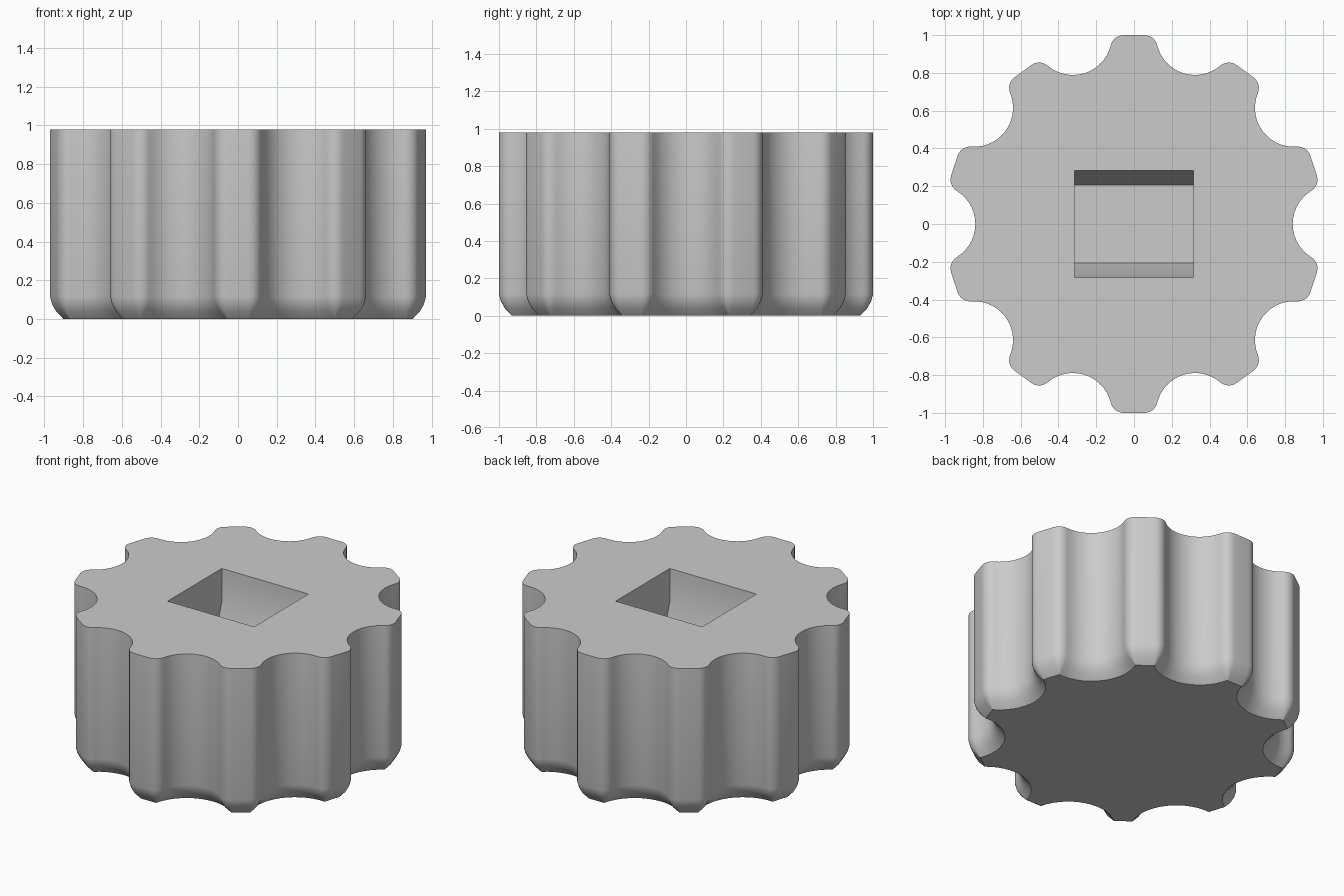
import bpy, bmesh, math
from mathutils import Vector, Matrix

if "Cube" in bpy.data.objects:
    bpy.data.objects.remove(bpy.data.objects["Cube"])

LOBES = 10
HEIGHT = 0.98

grey = bpy.data.materials.new("light grey")
grey.diffuse_color = (0.6, 0.6, 0.6, 1)
grey.use_nodes = True
grey.node_tree.nodes["Principled BSDF"].inputs["Base Color"].default_value = grey.diffuse_color


def make_object(name, bm):
    bmesh.ops.recalc_face_normals(bm, faces=bm.faces)
    mesh = bpy.data.meshes.new(name)
    bm.to_mesh(mesh)
    bm.free()
    mesh.materials.append(grey)
    obj = bpy.data.objects.new(name, mesh)
    bpy.context.collection.objects.link(obj)
    return obj


def loft(name, rings):
    """Skin closed rings of equal length and cap both ends."""
    bm = bmesh.new()
    loops = [[bm.verts.new(p) for p in ring] for ring in rings]
    n = len(loops[0])
    for a, b in zip(loops, loops[1:]):
        for i in range(n):
            j = (i + 1) % n
            bm.faces.new((a[i], a[j], b[j], b[i]))
    bm.faces.new(loops[0][::-1])
    bm.faces.new(loops[-1])
    return make_object(name, bm)


# Half a lobe: a rounded tip corner flowing into a concave scallop
tip_r, valley_r = 0.07, 0.206
tip_c = Vector((0.055, 0.93))
half_pitch = math.pi / LOBES
valley_c = (0.84 + valley_r) * Vector((math.sin(half_pitch), math.cos(half_pitch)))
d = valley_c - tip_c
join = math.atan2(d.y, d.x)
half = []                                   # (point, outward normal)
for i in range(7):
    a = math.pi / 2 + (join - math.pi / 2) * i / 6
    n = Vector((math.cos(a), math.sin(a)))
    half.append((tip_c + tip_r * n, n))
start, end = join + math.pi, 1.5 * math.pi - half_pitch
for i in range(1, 8):
    a = start + (end - start) * i / 7
    n = Vector((math.cos(a), math.sin(a)))
    half.append((valley_c + valley_r * n, -n))

# Mirror the half lobe and repeat it around the axis
mirrored = [(Vector((-p.x, p.y)), Vector((-n.x, n.y))) for p, n in half[:-1]]
lobe = mirrored[::-1] + half
outline = []
for k in range(LOBES):
    rot = Matrix.Rotation(-2 * half_pitch * k, 2)
    outline += [(rot @ p, rot @ n) for p, n in lobe]
outline.reverse()


def ring(z, inset):
    return [(*(p - n * inset), z) for p, n in outline]


# Knob body with a rounded bottom edge
body = loft("knob_body", [ring(z, s) for z, s in
                          ((0, 0.069), (0.04, 0.031), (0.077, 0.01),
                           (0.115, 0), (HEIGHT, 0))])


# Socket: straight at the mouth, then tapering in y
def rect(y, z, x=0.315):
    return [(-x, -y, z), (x, -y, z), (x, y, z), (-x, y, z)]


cutter = loft("socket_cutter", [rect(0.207, 0.54), rect(0.282, 0.76), rect(0.282, 1.1)])
cutter.hide_render = True

cut = body.modifiers.new("socket", 'BOOLEAN')
cut.operation = 'DIFFERENCE'
cut.solver = 'EXACT'
cut.object = cutter
bpy.context.view_layer.objects.active = body
body.select_set(True)
cutter.select_set(False)
bpy.ops.object.modifier_apply(modifier=cut.name)
bpy.data.objects.remove(cutter)
bpy.ops.object.shade_smooth_by_angle(angle=math.radians(35))
